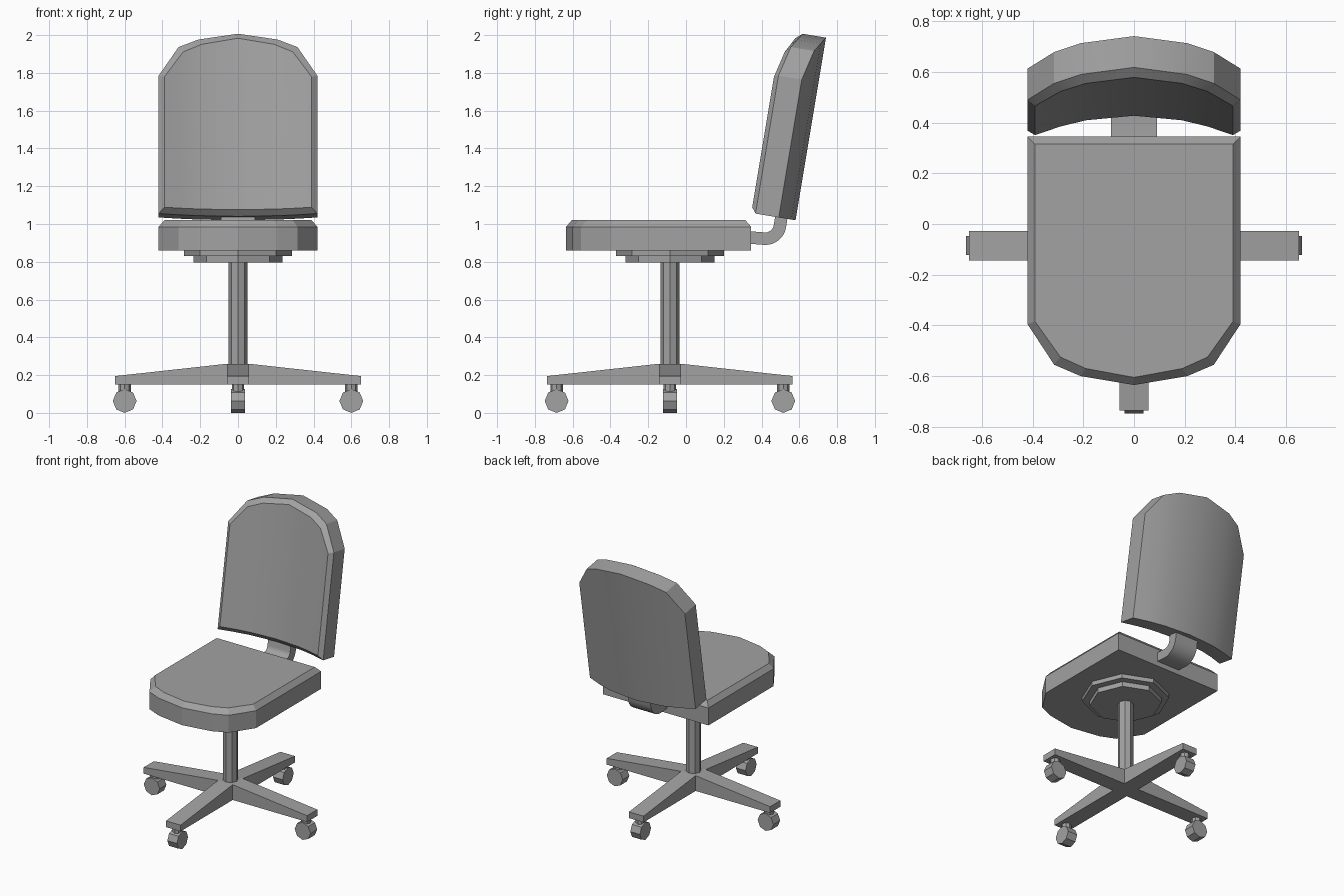
import bpy, bmesh, math
from mathutils import Matrix, Vector

default = bpy.data.objects.get("Cube")
if default:
    bpy.data.objects.remove(default, do_unlink=True)

grey = bpy.data.materials.new("plain grey")
grey.use_nodes = True
grey.diffuse_color = (0.36, 0.36, 0.36, 1)
grey.node_tree.nodes["Principled BSDF"].inputs["Base Color"].default_value = (0.36, 0.36, 0.36, 1)

CENTRE = Vector((0, -0.085, 0))  # axis of the column and base


def finish(name, bm, smooth=False):
    bmesh.ops.recalc_face_normals(bm, faces=bm.faces)
    mesh = bpy.data.meshes.new(name)
    bm.to_mesh(mesh)
    bm.free()
    mesh.materials.append(grey)
    obj = bpy.data.objects.new(name, mesh)
    bpy.context.collection.objects.link(obj)
    if smooth:
        bpy.ops.object.select_all(action="DESELECT")
        obj.select_set(True)
        bpy.context.view_layer.objects.active = obj
        bpy.ops.object.shade_smooth_by_angle(angle=math.radians(25))
    return obj


def cushion(name, place, smooth=False):
    """Rounded-end slab with a chamfered face; place maps (x, length, thickness)."""
    outer = [(0, 0.98), (0.21, 0.945), (0.315, 0.9), (0.42, 0.74)]
    inner = [(0, 0.95), (0.19, 0.915), (0.29, 0.87), (0.39, 0.73)]
    bm = bmesh.new()

    def ring(half, start, t):
        full = [(-x, u) for x, u in half[:0:-1]] + half
        ends = [bm.verts.new(place(x, u, t)) for x, u in full]
        starts = [bm.verts.new(place(x, start, t)) for x, u in full]
        return ends, starts

    rings = [ring(outer, 0, 0), ring(outer, 0, 0.125), ring(inner, 0.03, 0.16)]
    for ends, starts in (rings[0], rings[2]):
        for i in range(len(ends) - 1):
            bm.faces.new((ends[i], ends[i + 1], starts[i + 1], starts[i]))
    loops = [ends + starts[::-1] for ends, starts in rings]
    for a, b in zip(loops, loops[1:]):
        for i in range(len(a)):
            j = (i + 1) % len(a)
            bm.faces.new((a[i], a[j], b[j], b[i]))
    return finish(name, bm, smooth)


def prism(name, radius, depth, matrix):
    """Eight-sided prism with its corners on the axes."""
    bm = bmesh.new()
    bmesh.ops.create_cone(bm, cap_ends=True, segments=8, radius1=radius,
                          radius2=radius, depth=depth)
    bm.transform(matrix)
    return finish(name, bm)


def upright(name, radius, low, high, spot=CENTRE):
    return prism(name, radius, high - low,
                 Matrix.Translation(spot + Vector((0, 0, (low + high) / 2))))


# Seat
cushion("seat", lambda x, u, t: (x, 0.345 - u, 0.86 + t))

# Backrest, leaning back and curved around the sitter
lean = math.atan2(0.16, 0.96)


def lean_back(x, u, t):
    t += 0.09 * (x / 0.42) ** 2
    return (x, 0.58 + u * math.sin(lean) - t * math.cos(lean),
            1.02 + u * math.cos(lean) + t * math.sin(lean))


cushion("backrest", lean_back, smooth=True)

# Flat bar joining seat and backrest
path = [(0.32, 0.93)]
for k in range(9):
    a = math.radians(-90 + k * 10)
    path.append((0.42 + 0.078 * math.cos(a), 1.0 + 0.078 * math.sin(a)))
path.append((0.515, 1.1))
bm = bmesh.new()
sections = []
for i, (y, z) in enumerate(path):
    (y0, z0), (y1, z1) = path[max(i - 1, 0)], path[min(i + 1, len(path) - 1)]
    n = Vector((0, z0 - z1, y1 - y0)).normalized() * 0.033
    sections.append([bm.verts.new(Vector((x, y, z)) + n * s)
                     for x, s in ((-0.09, -1), (0.09, -1), (0.09, 1), (-0.09, 1))])
for a, b in zip(sections, sections[1:]):
    for i in range(4):
        j = (i + 1) % 4
        bm.faces.new((a[i], a[j], b[j], b[i]))
bm.faces.new(sections[0])
bm.faces.new(sections[-1])
finish("backrest_bar", bm, smooth=True)

# Under-seat plates and column
upright("upper_plate", 0.285, 0.83, 0.865)
upright("lower_plate", 0.235, 0.795, 0.83)
upright("column", 0.05, 0.2, 0.8)

# Hub of the base
bm = bmesh.new()
bmesh.ops.create_cube(bm, size=1, matrix=Matrix.Translation(CENTRE + Vector((0, 0, 0.205)))
                      @ Matrix.Diagonal((0.116, 0.116, 0.11, 1)))
finish("base_hub", bm)

# Four tapering arms, each with a caster
for k, side in enumerate(("left", "back", "right", "front")):
    turn = Matrix.Translation(CENTRE) @ Matrix.Rotation(k * math.pi / 2, 4, "Z")
    bm = bmesh.new()
    profile = ((0.058, 0.15), (0.65, 0.15), (0.65, 0.195), (0.058, 0.26))
    near = [bm.verts.new((x, -0.058, z)) for x, z in profile]
    far = [bm.verts.new((x, 0.058, z)) for x, z in profile]
    bm.faces.new(near)
    bm.faces.new(far)
    for i in range(4):
        j = (i + 1) % 4
        bm.faces.new((near[i], near[j], far[j], far[i]))
    bm.transform(turn)
    finish(side + "_base_arm", bm)
    upright(side + "_caster_stem", 0.033, 0.09, 0.155, turn @ Vector((0.6, 0, 0)))
    prism(side + "_caster_wheel", 0.063, 0.076,
          turn @ Matrix.Translation((0.6, 0, 0.063)) @ Matrix.Rotation(math.pi / 2, 4, "X"))
